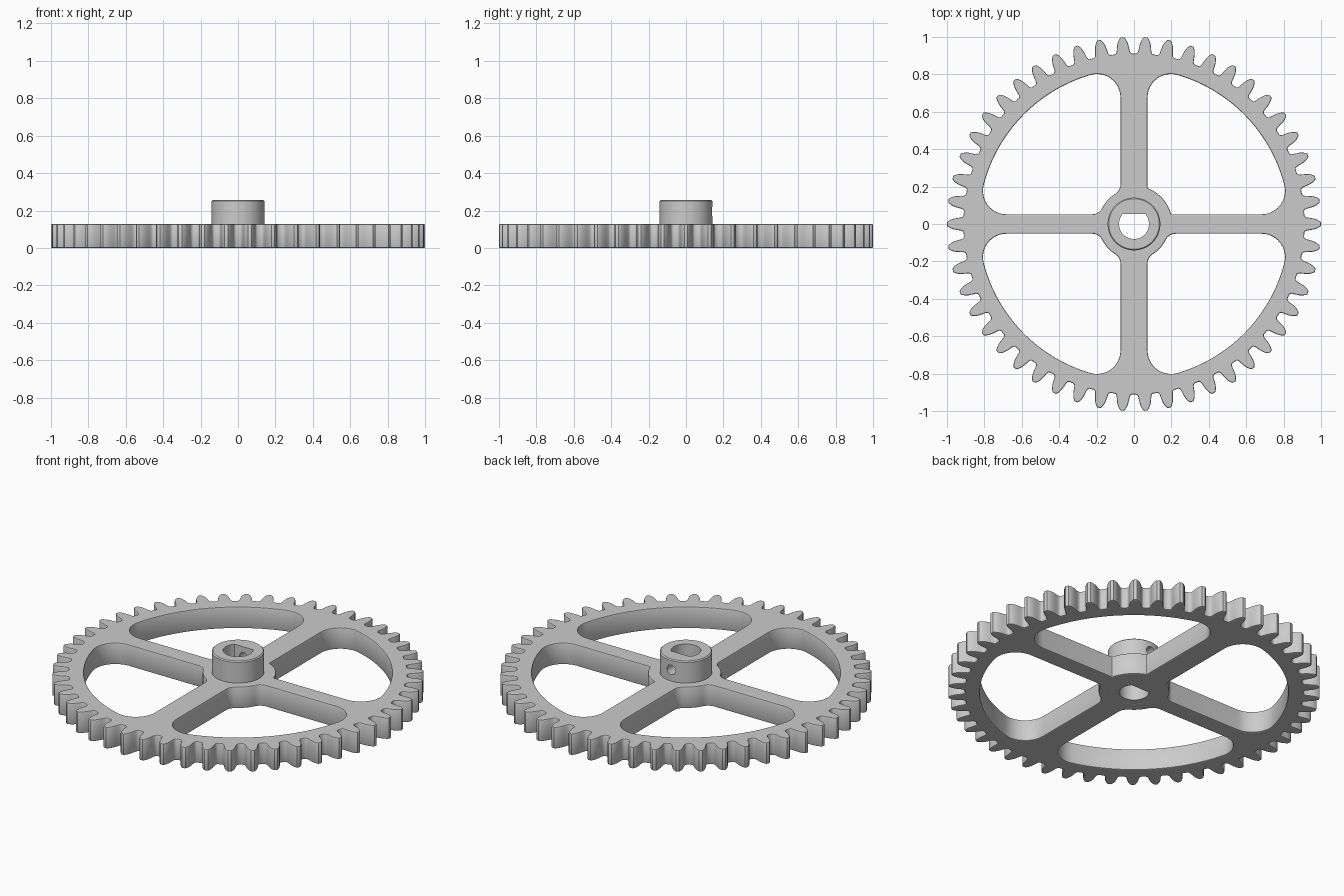
import bpy, bmesh
from math import sin, cos, pi, sqrt, atan2

cube = bpy.data.objects.get("Cube")
if cube:
    bpy.data.objects.remove(cube, do_unlink=True)

THICK = 0.128       # gear plate thickness
HUB_TOP = 0.257
HUB_R = 0.141
BORE_R = 0.08
BORE_FLAT = 0.053
TEETH = 50
EDGE = 0.006        # rounding of the plate edges

grey = bpy.data.materials.new("grey plastic")
grey.use_nodes = True
grey.diffuse_color = (0.6, 0.6, 0.6, 1)
grey.node_tree.nodes["Principled BSDF"].inputs["Base Color"].default_value = (0.6, 0.6, 0.6, 1)


def arc(cx, cy, r, a0, a1, n):
    return [(cx + r * cos(a0 + (a1 - a0) * i / n), cy + r * sin(a0 + (a1 - a0) * i / n))
            for i in range(n + 1)]


def finish(obj):
    """Smooth the curved walls, keep level faces flat."""
    for o in bpy.context.selected_objects:
        o.select_set(False)
    obj.select_set(True)
    bpy.context.view_layer.objects.active = obj
    bpy.ops.object.shade_smooth_by_angle(angle=0.6)
    for p in obj.data.polygons:
        if abs(p.normal.z) > 0.99:
            p.use_smooth = False


def new_object(name, mesh):
    obj = bpy.data.objects.new(name, mesh)
    bpy.context.collection.objects.link(obj)
    return obj


def mesh_from(obj):
    """Evaluated copy of an object's geometry."""
    bpy.context.view_layer.update()
    graph = bpy.context.evaluated_depsgraph_get()
    return bpy.data.meshes.new_from_object(obj.evaluated_get(graph))


# Toothed outline: radius and half width up one flank
FLANK = [(0.912, 0.045), (0.916, 0.039), (0.925, 0.035), (0.945, 0.032),
         (0.962, 0.029), (0.98, 0.023), (0.992, 0.016), (1.0, 0.009)]


def gear_outline():
    pts = []
    tooth = [(r, -w) for r, w in FLANK] + [(r, w) for r, w in reversed(FLANK)]
    for i in range(TEETH):
        a = 2 * pi * i / TEETH
        pts += [(r * cos(a + w / r), r * sin(a + w / r)) for r, w in tooth]
    return pts


# Opening between two spokes, with rounded corners
def pocket(sx, sy, hub, fillet):
    wx, wy, rim, rho = 0.0725, 0.052, 0.83, 0.125

    def centres(reach, r):
        return ((wx + r, sqrt(reach ** 2 - (wx + r) ** 2)),
                (sqrt(reach ** 2 - (wy + r) ** 2), wy + r))

    c1, c2 = centres(rim - rho, rho)
    c4, c3 = centres(hub + fillet, fillet)
    a1, a2, a3, a4 = (atan2(c[1], c[0]) for c in (c1, c2, c3, c4))
    pts = arc(*c1, rho, pi, a1, 12)
    pts += arc(0, 0, rim, a1, a2, 32)[1:-1]
    pts += arc(*c2, rho, a2, -pi / 2, 12)
    pts += arc(*c3, fillet, -pi / 2, a3 - pi, 6)
    pts += arc(0, 0, hub, a3, a4, 10)[1:-1]
    pts += arc(*c4, fillet, a4 - pi, -pi, 6)
    return [(x * sx, y * sy) for x, y in pts]


# Gear plate: filled outline with holes, extruded with rounded edges
curve = bpy.data.curves.new("gear_outline", 'CURVE')
curve.dimensions = '2D'
curve.fill_mode = 'BOTH'
curve.bevel_depth = EDGE
curve.bevel_resolution = 1
curve.offset = -EDGE
curve.extrude = THICK / 2 - EDGE
outlines = [gear_outline(), arc(0, 0, 0.12, 0, 2 * pi, 64)[:-1]]
for sx in (1, -1):
    for sy in (1, -1):
        sharp = sx > 0 and sy > 0
        outlines.append(pocket(sx, sy, 0.205 if sharp else 0.19, 0.004 if sharp else 0.06))
for pts in outlines:
    spline = curve.splines.new('POLY')
    spline.points.add(len(pts) - 1)
    for p, (x, y) in zip(spline.points, pts):
        p.co = (x, y, 0, 1)
    spline.use_cyclic_u = True
helper = new_object("gear_outline", curve)
mesh = mesh_from(helper)
bpy.data.objects.remove(helper, do_unlink=True)
bm = bmesh.new()
bm.from_mesh(mesh)
bmesh.ops.remove_doubles(bm, verts=bm.verts, dist=0.0001)
bmesh.ops.translate(bm, verts=bm.verts, vec=(0, 0, THICK / 2))
bmesh.ops.recalc_face_normals(bm, faces=bm.faces)
bm.to_mesh(mesh)
bm.free()
mesh.materials.clear()
mesh.materials.append(grey)
finish(new_object("gear_plate", mesh))


# Hub: ring with a flat-sided bore
def bore(a):
    return min(BORE_R, BORE_FLAT / sin(a)) if sin(a) > 0.1 else BORE_R


SIDES = 96
rings = [(None, 0.0005), (HUB_R, 0.0005), (HUB_R, HUB_TOP - EDGE),
         (HUB_R - EDGE, HUB_TOP), (None, HUB_TOP)]
bm = bmesh.new()
loops = []
for r, z in rings:
    loop = []
    for i in range(SIDES):
        a = 2 * pi * i / SIDES
        d = bore(a) if r is None else r
        loop.append(bm.verts.new((d * cos(a), d * sin(a), z)))
    loops.append(loop)
for k, low in enumerate(loops):
    high = loops[(k + 1) % len(loops)]
    for i in range(SIDES):
        j = (i + 1) % SIDES
        bm.faces.new((low[i], low[j], high[j], high[i]))
bmesh.ops.recalc_face_normals(bm, faces=bm.faces)
mesh = bpy.data.meshes.new("hub")
bm.to_mesh(mesh)
bm.free()
mesh.materials.append(grey)
hub = new_object("hub", mesh)

# Set screw hole through the back of the hub
bpy.ops.mesh.primitive_cylinder_add(vertices=32, radius=0.028, depth=0.18,
                                    location=(0, 0.11, 0.195), rotation=(pi / 2, 0, 0))
cutter = bpy.context.object
cutter.name = "screw_hole_cutter"
cutter.hide_render = True
cutter.data.materials.append(grey)
cut = hub.modifiers.new("screw_hole", 'BOOLEAN')
cut.operation = 'DIFFERENCE'
cut.solver = 'EXACT'
cut.object = cutter
drilled = mesh_from(hub)
hub.modifiers.clear()
hub.data = drilled
bpy.data.objects.remove(cutter, do_unlink=True)
finish(hub)
